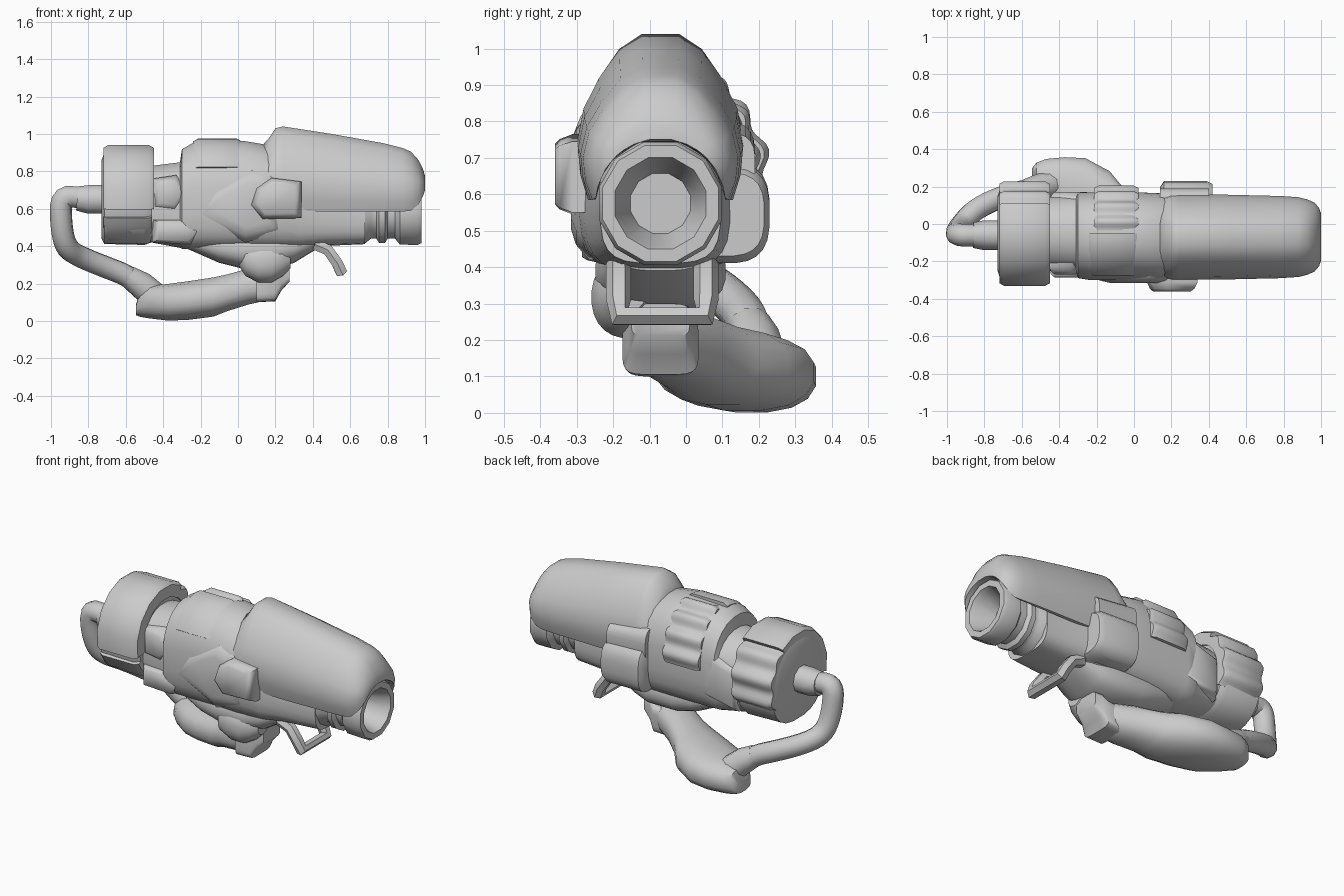
import bpy, bmesh, math
from mathutils import Vector

if "Cube" in bpy.data.objects:
    bpy.data.objects.remove(bpy.data.objects["Cube"])

grey = bpy.data.materials.new("plain grey")
grey.diffuse_color = (0.6, 0.6, 0.6, 1)
grey.use_nodes = True
grey.node_tree.nodes["Principled BSDF"].inputs["Base Color"].default_value = grey.diffuse_color
CY = -0.07  # centre plane of the gun
BZ = 0.575  # height of the barrel axis


def finish(ob, angle=40):
    ob.data.materials.clear()
    ob.data.materials.append(grey)
    bpy.ops.object.select_all(action='DESELECT')
    ob.select_set(True)
    bpy.context.view_layer.objects.active = ob
    bpy.ops.object.shade_smooth_by_angle(angle=math.radians(angle))
    return ob


def skin(name, rings, angle=40):
    """Bridge a row of equal rings of points, capping the ends."""
    bm = bmesh.new()
    vs = [[bm.verts.new(p) for p in r] for r in rings]
    n = len(vs[0])
    for a, b in zip(vs, vs[1:]):
        for i in range(n):
            j = (i + 1) % n
            bm.faces.new((a[i], a[j], b[j], b[i]))
    bm.faces.new(vs[0][::-1])
    bm.faces.new(vs[-1])
    bmesh.ops.recalc_face_normals(bm, faces=bm.faces)
    me = bpy.data.meshes.new(name)
    bm.to_mesh(me)
    bm.free()
    ob = bpy.data.objects.new(name, me)
    bpy.context.collection.objects.link(ob)
    return finish(ob, angle)


def power(v, p):
    return math.copysign(abs(v) ** (2 / p), v)


def loft(name, sections, top=2.2, low=3.2, mid=0.5, n=24, angle=45):
    """Sections along x: (x, centre y, half width, z bottom, z top)."""
    rings = []
    for x, cy, w, z0, z1 in sections:
        zm = z0 + (z1 - z0) * mid
        ring = []
        for i in range(n):
            a = 2 * math.pi * (i + 0.5) / n
            c, s = math.cos(a), math.sin(a)
            p, h = (top, z1 - zm) if s > 0 else (low, zm - z0)
            ring.append((x, cy + w * power(c, p), zm + h * power(s, p)))
        rings.append(ring)
    return skin(name, rings, angle)


def arc_pad(name, x0, x1, centre, inner, outer, a0, a1, n=24, ribs=0, depth=0.0):
    """Curved pad hugging the body, optionally ribbed; angles from +y towards +z."""
    e = 0.025
    rings = []
    for i in range(n + 1):
        t = i / n
        a = math.radians(a0 + (a1 - a0) * t)
        c, s = math.cos(a), math.sin(a)
        k = 1 - depth * (0.5 + 0.5 * math.cos(2 * math.pi * ribs * t)) if ribs else 1
        at = lambda x, r, f: (x, centre[0] + r[0] * f * c, centre[1] + r[1] * f * s)
        rings.append([at(x0, inner, 1), at(x0, outer, k * 0.95), at(x0 + e, outer, k),
                      at(x1 - e, outer, k), at(x1, outer, k * 0.95), at(x1, inner, 1)])
    return skin(name, rings, 50)


def prism(name, pts, y0, y1, inset=0.75):
    """Polygon in x, z pushed along y, its outer face shrunk for a soft chamfer."""
    mx = sum(p[0] for p in pts) / len(pts)
    mz = sum(p[1] for p in pts) / len(pts)
    ring = lambda t, k: [(mx + (x - mx) * k, y0 + (y1 - y0) * t, mz + (z - mz) * k) for x, z in pts]
    return skin(name, [ring(0, 1), ring(0.7, 1), ring(0.92, (1 + inset) / 2), ring(1, inset)], 62)


def tube(name, pts, r, radii=None, smooth=True, res=3):
    cu = bpy.data.curves.new(name, 'CURVE')
    cu.dimensions = '3D'
    cu.bevel_depth = r
    cu.bevel_resolution = res
    cu.use_fill_caps = True
    sp = cu.splines.new('NURBS' if smooth else 'POLY')
    sp.points.add(len(pts) - 1)
    for i, p in enumerate(pts):
        sp.points[i].co = (*p, 1)
        sp.points[i].radius = radii[i] if radii else 1
    if smooth:
        sp.use_endpoint_u = True
        sp.order_u = 3
        sp.resolution_u = 4
    ob = bpy.data.objects.new(name, cu)
    bpy.context.collection.objects.link(ob)
    bpy.ops.object.select_all(action='DESELECT')
    ob.select_set(True)
    bpy.context.view_layer.objects.active = ob
    bpy.ops.object.convert(target='MESH')
    return finish(bpy.context.object)


def clear_barrel(y, z, r=0.178):
    """Push a shroud point out of the barrel's space."""
    d = Vector((y, z - BZ))
    if d.length < r:
        d = d.normalized() * r
    return CY + d.x, BZ + d.y


# top shroud: egg-shaped section scaled along x, hollowed below for the barrel
half = [(0.05, 1.04), (0.11, 1.0), (0.165, 0.92), (0.205, 0.84), (0.222, 0.75), (0.215, 0.67),
        (0.195, 0.6), (0.17, 0.6), (0.15, 0.67), (0.1, 0.7), (0.04, 0.72)]
egg = half + [(-y, z) for y, z in reversed(half)]
stations = [(0.14, 0.95, 0.94, 0.60), (0.16, 0.97, 1.0, 0.60), (0.2, 1.03, 1.03, 0.60),
            (0.24, 1.04, 1.03, 0.59), (0.5, 1.0, 1.02, 0.585), (0.78, 0.95, 0.99, 0.585),
            (0.88, 0.925, 0.96, 0.585), (0.925, 0.905, 0.91, 0.59), (0.965, 0.86, 0.83, 0.62),
            (0.99, 0.81, 0.7, 0.66), (1.0, 0.775, 0.55, 0.68)]
skin("top_shroud", [[(x, *clear_barrel(y * w, zb + (z - 0.6) / 0.44 * (zt - zb))) for y, z in egg]
                    for x, zt, w, zb in stations], 50)

# barrel with grooves and an open muzzle
barrel = [(0.3, 0.17), (0.68, 0.165), (0.71, 0.14), (0.74, 0.14), (0.755, 0.165), (0.785, 0.165),
          (0.8, 0.14), (0.84, 0.14), (0.865, 0.172), (0.96, 0.175), (0.98, 0.165),
          (0.98, 0.13), (0.95, 0.118), (0.84, 0.085)]
skin("barrel", [[(x, CY + r * math.cos(math.pi * (i + .5) / 6), BZ + r * math.sin(math.pi * (i + .5) / 6))
                 for i in range(12)] for x, r in barrel], 40)

# main body, neck and belly
loft("main_body", [(-0.47, -.05, .2, .42, .83), (-0.31, -.05, .21, .39, .85), (-0.30, -.06, .23, .385, .92),
                   (-0.24, -.065, .235, .38, .955), (0.03, -.065, .235, .38, .965), (0.15, -.07, .235, .38, .945),
                   (0.24, -.07, .225, .38, .9), (0.33, -.07, .21, .385, .8), (0.45, -.07, .185, .4, .75),
                   (0.68, -.07, .165, .41, .72)], low=3.6)
loft("belly", [(-0.27, CY, .13, .385, .5), (-0.1, CY, .17, .31, .5), (0.02, CY, .18, .28, .5),
               (0.2, CY, .18, .28, .5), (0.3, CY, .16, .31, .5), (0.43, CY, .13, .39, .5)], low=2.6)
loft("belly_knob", [(0.0, -.15, .05, .3, .4), (0.04, -.16, .09, .24, .42), (0.11, -.16, .1, .205, .43),
                    (0.18, -.16, .1, .205, .43), (0.24, -.16, .08, .24, .41), (0.28, -.16, .05, .28, .38)], low=2.2)

# rear drum and its raised scalloped collar
loft("rear_drum", [(-0.73, -.05, .2, .44, .86), (-0.715, -.05, .245, .41, .9), (-0.5, -.05, .25, .405, .91),
                   (-0.46, -.05, .23, .42, .88)], low=2.6)
arc_pad("rear_collar_top", -0.72, -0.45, (-.05, .66), (.2, .2), (.285, .285), 55, 193, 6)
arc_pad("rear_collar_grip", -0.72, -0.45, (-.05, .66), (.2, .2), (.285, .285), -30, 55, 24, 3, 0.09)
arc_pad("rear_collar_foot", -0.72, -0.46, (-.05, .66), (.2, .2), (.28, .262), 205, 250, 4)

# ribbed grip and smooth plate over the middle body
arc_pad("side_grip", -0.215, 0.025, (-.06, .66), (.2, .25), (.268, .325), -2, 84, 40, 4, 0.075)
arc_pad("top_plate", -0.24, 0.02, (-.06, .67), (.2, .25), (.25, .305), 88, 150, 12)

# side pods and panels
prism("front_pod", [(0.07, .62), (0.1, .71), (0.18, .765), (0.34, .745), (0.34, .55), (0.13, .545)], -.2, -.36)
prism("front_pod_base", [(-0.24, .56), (-0.15, .7), (0.08, .82), (0.24, .78), (0.24, .47), (0.04, .42)],
      -.15, -.315, 0.6)
prism("front_low_panel", [(-0.46, .42), (-0.46, .545), (-0.25, .545), (-0.19, .48), (-0.25, .41)], -.1, -.285)
prism("front_neck_panel", [(-0.46, .6), (-0.46, .76), (-0.33, .78), (-0.26, .68), (-0.33, .58)], -.1, -.27, .6)
prism("back_neck_panel", [(-0.45, .45), (-0.45, .7), (-0.28, .75), (-0.22, .5)], .05, .17)
loft("back_pod", [(0.14, .1, .1, .43, .66), (0.16, .1, .13, .41, .69), (0.39, .1, .13, .41, .68),
                  (0.42, .1, .115, .43, .66)], top=3, low=3)
loft("back_upper_panel", [(0.14, .1, .09, .6, .8), (0.4, .1, .09, .6, .77)], top=3)

# hanging handle running back to the +y side, with its front bracket
loft("handle", [(0.22, -.07, .06, .16, .26), (0.16, -.06, .1, .11, .28), (0.05, -.02, .13, .085, .28),
                (-0.06, .05, .15, .05, .25), (-0.13, .1, .185, .022, .235), (-0.26, .155, .2, .005, .215),
                (-0.37, .18, .18, 0, .2), (-0.47, .21, .14, .012, .19), (-0.52, .23, .1, .02, .17),
                (-0.545, .23, .07, .03, .09)], top=2.4, low=2.4, n=16)
loft("handle_bracket", [(0.1, CY, .1, .1, .26), (0.2, CY, .105, .105, .27), (0.23, CY, .09, .16, .3),
                        (0.275, CY, .08, .21, .3)], top=5, low=5)

# hose from the rear socket around to the handle
tube("hose", [(-0.7, -.06, .65), (-0.85, -.06, .66), (-0.95, -.06, .67), (-0.945, -.04, .5), (-0.92, 0, .39),
              (-0.85, .08, .345), (-0.7, .15, .285), (-0.57, .18, .235), (-0.44, .21, .13)], 0.06)
tube("rear_socket", [(-0.65, -.06, .65), (-0.8, -.06, .65), (-0.86, -.06, .655)], 0.08, [1, 1, 0.85], False)
tube("hose_collar", [(-0.59, .175, .24), (-0.52, .19, .195), (-0.42, .215, .11)], 0.07, [0.85, 1.05, 1.1], False)

# slanted loop under the barrel
tube("front_loop", [(0.41, -.185, .41), (0.48, -.185, .38), (0.53, -.185, .31), (0.55, -.18, .265),
                    (0.55, .05, .265), (0.53, .055, .31), (0.48, .055, .38), (0.41, .055, .41)], 0.034, None, False, 1)
